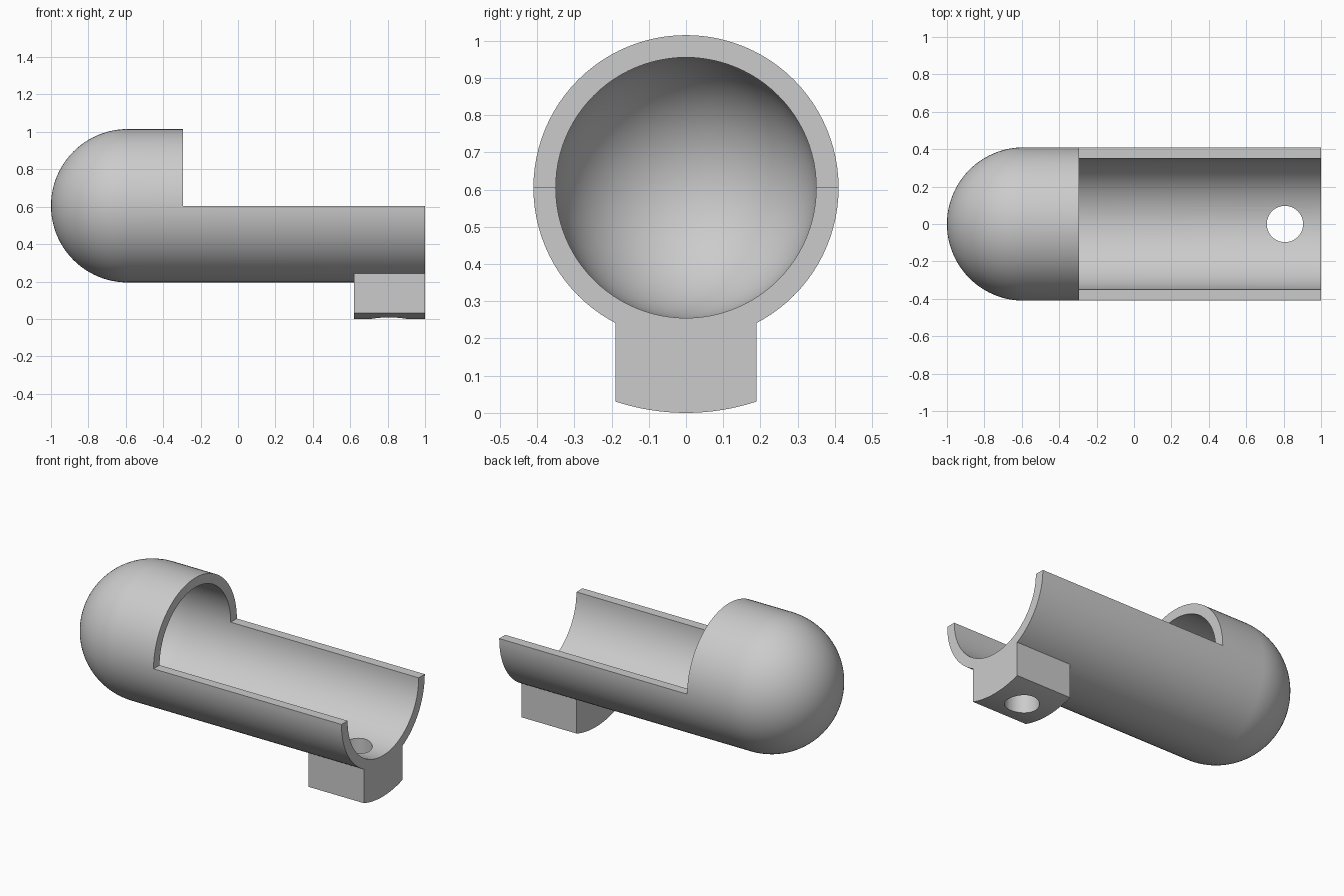
import bpy, bmesh, math

if "Cube" in bpy.data.objects:
    bpy.data.objects.remove(bpy.data.objects["Cube"])

AXIS_Z = 0.605      # height of the tube axis
R_OUT, R_IN = 0.41, 0.35
DOME_X = -0.59      # centre of the domed end
STEP_X = -0.295     # where the upper half is cut away
SEG, ARC = 96, 24

grey = bpy.data.materials.new("plain grey")
grey.diffuse_color = (0.6, 0.6, 0.6, 1)
grey.use_nodes = True
grey.node_tree.nodes["Principled BSDF"].inputs["Base Color"].default_value = grey.diffuse_color


def make_object(name, bm):
    bmesh.ops.recalc_face_normals(bm, faces=bm.faces)
    mesh = bpy.data.meshes.new(name)
    bm.to_mesh(mesh)
    bm.free()
    mesh.materials.append(grey)
    obj = bpy.data.objects.new(name, mesh)
    bpy.context.collection.objects.link(obj)
    return obj


def boolean(target, tool, operation):
    mod = target.modifiers.new(operation.title(), 'BOOLEAN')
    mod.operation, mod.solver, mod.object = operation, 'EXACT', tool
    bpy.context.view_layer.objects.active = target
    bpy.ops.object.modifier_apply(modifier=mod.name)
    bpy.data.objects.remove(tool)


def dome_profile(r):
    # from the pole round to the straight wall
    return [(DOME_X - r * math.cos(a), r * math.sin(a))
            for a in (math.pi / 2 * i / ARC for i in range(ARC + 1))]


# Hollow tube with a domed end, turned about the x axis
profile = dome_profile(R_OUT) + [(1.0, R_OUT), (1.0, R_IN)] + dome_profile(R_IN)[::-1]
bm = bmesh.new()
rings = []
for x, r in profile:
    if r < 1e-6:
        rings.append([bm.verts.new((x, 0, AXIS_Z))] * SEG)
    else:
        rings.append([bm.verts.new((x, r * math.cos(t), AXIS_Z + r * math.sin(t)))
                      for t in (2 * math.pi * j / SEG for j in range(SEG))])
for a, b in zip(rings, rings[1:]):
    for j in range(SEG):
        k = (j + 1) % SEG
        bm.faces.new(list(dict.fromkeys((a[j], a[k], b[k], b[j]))))
shell = make_object("domed_trough", bm)

# Cut away the upper half of the open length
bm = bmesh.new()
bmesh.ops.create_cube(bm, size=1)
bmesh.ops.scale(bm, vec=(2, 2, 1), verts=bm.verts)
bmesh.ops.translate(bm, vec=(STEP_X + 1, 0, AXIS_Z + 0.5), verts=bm.verts)
boolean(shell, make_object("upper_cutter", bm), 'DIFFERENCE')

# Mounting block: curved foot, top hidden within the tube wall
HALF = 0.19


def arc(r, n=16):
    a = math.asin(HALF / r)
    return [(r * math.sin(t), AXIS_Z - r * math.cos(t))
            for t in (-a + 2 * a * i / n for i in range(n + 1))]


bm = bmesh.new()
outline = arc(0.605) + arc(0.38)[::-1]
face = bm.faces.new([bm.verts.new((0.62, y, z)) for y, z in outline])
ext = bmesh.ops.extrude_face_region(bm, geom=[face])
bmesh.ops.translate(bm, vec=(0.38, 0, 0),
                    verts=[v for v in ext["geom"] if isinstance(v, bmesh.types.BMVert)])
boolean(shell, make_object("mounting_block", bm), 'UNION')

# Bolt hole through block and tube wall
bm = bmesh.new()
bmesh.ops.create_cone(bm, cap_ends=True, segments=48, radius1=0.097, radius2=0.097, depth=0.7)
bmesh.ops.translate(bm, vec=(0.807, 0, 0.2), verts=bm.verts)
boolean(shell, make_object("hole_cutter", bm), 'DIFFERENCE')

# Smooth curves, sharp edges
shell.select_set(True)
bpy.context.view_layer.objects.active = shell
bpy.ops.object.shade_smooth_by_angle(angle=math.radians(30))
